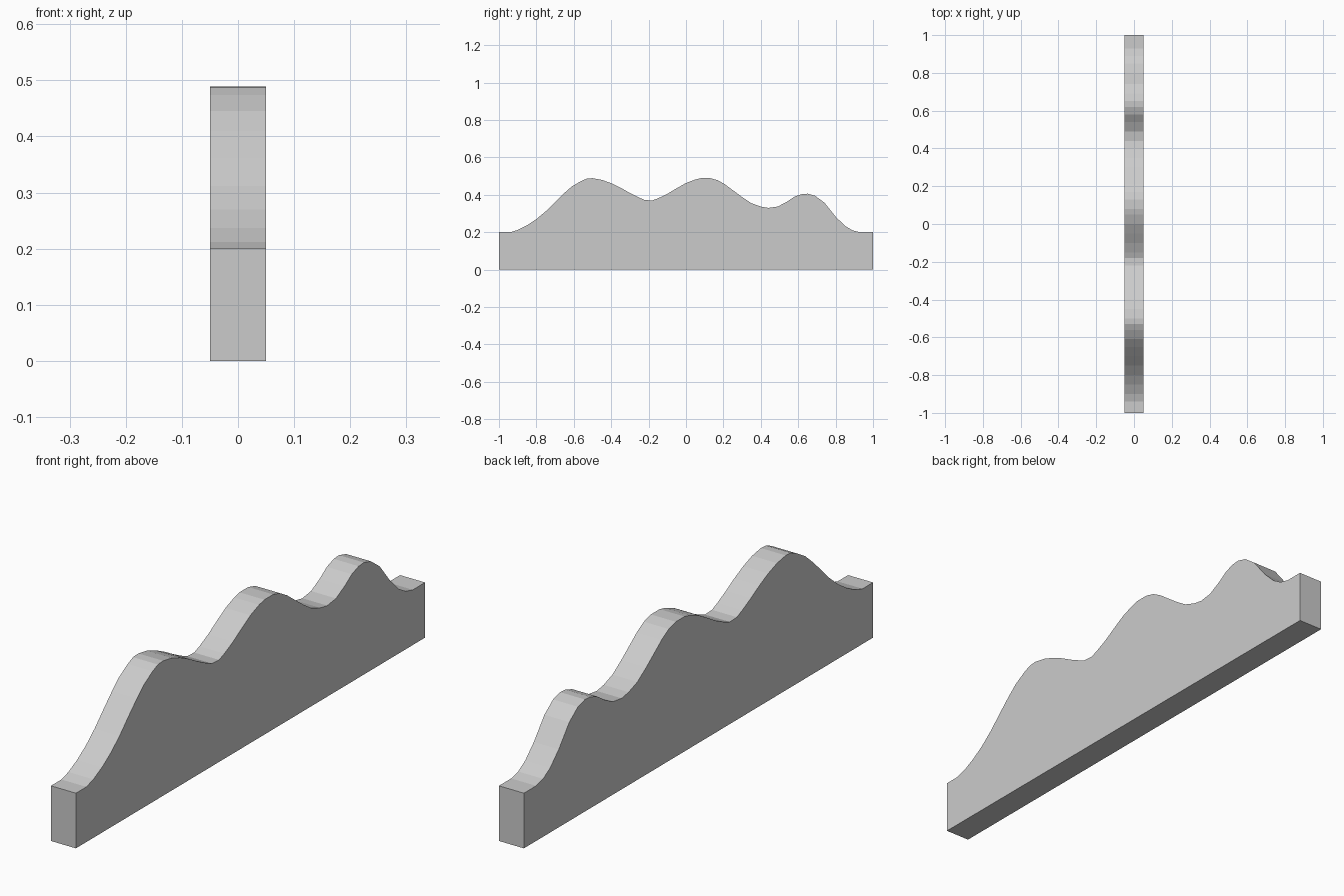
import bpy, bmesh

HALF_WIDTH = 0.05

# Wavy top edge as (y, z), front to back
crest = [
    (-1, .2), (-.94, .2), (-.90, .212), (-.85, .237), (-.80, .27), (-.75, .312),
    (-.70, .362), (-.65, .41), (-.61, .445), (-.56, .474), (-.53, .487), (-.50, .489),
    (-.45, .48), (-.40, .462), (-.35, .438), (-.30, .41), (-.25, .385), (-.22, .372),
    (-.18, .37), (-.15, .381), (-.10, .405), (-.05, .435), (0, .463), (.05, .482),
    (.08, .489), (.13, .489), (.17, .478), (.21, .455), (.25, .425), (.30, .388),
    (.35, .355), (.40, .337), (.44, .33), (.49, .337), (.54, .363), (.58, .39),
    (.62, .404), (.65, .406), (.69, .395), (.74, .358), (.80, .283), (.85, .234),
    (.89, .21), (.93, .2), (1, .2)]

# Wavy panel: side outline extruded across the width
outline = crest + [(1, 0), (-1, 0)]
bm = bmesh.new()
side = bm.faces.new([bm.verts.new((-HALF_WIDTH, y, z)) for y, z in outline])
extruded = bmesh.ops.extrude_face_region(bm, geom=[side], use_keep_orig=True)
for item in extruded["geom"]:
    if isinstance(item, bmesh.types.BMVert):
        item.co.x = HALF_WIDTH
bmesh.ops.recalc_face_normals(bm, faces=bm.faces)
mesh = bpy.data.meshes.new("wavy_panel")
bm.to_mesh(mesh)
bm.free()
panel = bpy.data.objects.new("wavy_panel", mesh)
bpy.context.collection.objects.link(panel)
